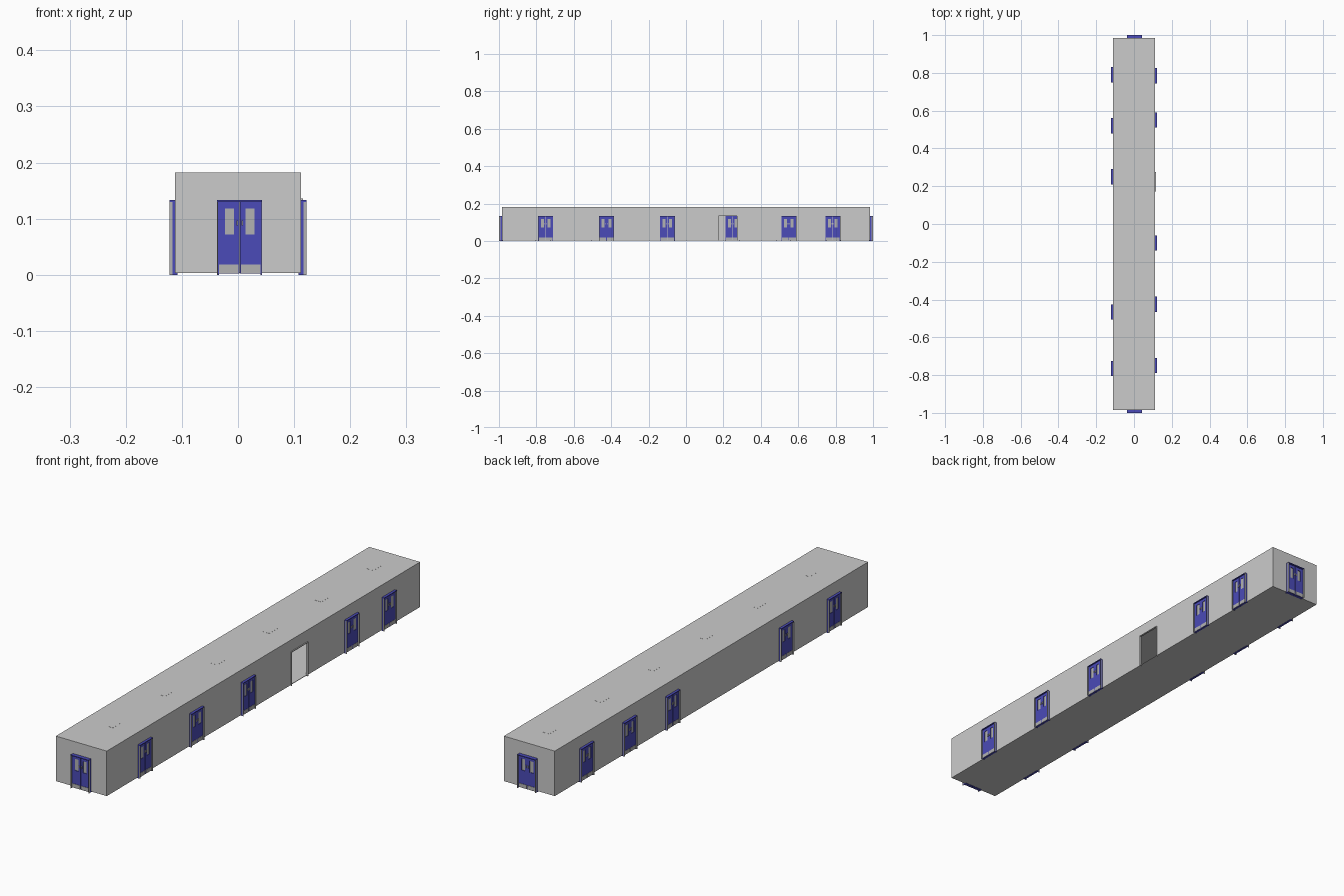
import bpy, bmesh
from math import pi
from mathutils import Vector

if "Cube" in bpy.data.objects:
    bpy.data.objects.remove(bpy.data.objects["Cube"])

HW, HL, Z0, Z1, T = 0.112, 0.985, 0.003, 0.182, 0.002   # hall shell
DW, DH = 0.04, 0.133                                   # door half width, height

blue = bpy.data.materials.new("door_blue")
blue.diffuse_color = (0.07, 0.07, 0.48, 1)
blue.use_nodes = True
blue.node_tree.nodes["Principled BSDF"].inputs["Base Color"].default_value = blue.diffuse_color
grey = bpy.data.materials.new("plain_grey")
grey.diffuse_color = (0.45, 0.45, 0.45, 1)
grey.use_nodes = True
grey.node_tree.nodes["Principled BSDF"].inputs["Base Color"].default_value = grey.diffuse_color


def add_box(bm, lo, hi, mat=0):
    lo, hi = Vector(lo), Vector(hi)
    made = bmesh.ops.create_cube(bm, size=1)["verts"]
    for v in made:
        v.co = (lo + hi) / 2 + v.co * (hi - lo)
    for f in {f for v in made for f in v.link_faces}:
        f.material_index = mat


def mesh_of(name, boxes, mats=()):
    bm = bmesh.new()
    for b in boxes:
        add_box(bm, *b)
    me = bpy.data.meshes.new(name)
    bm.to_mesh(me)
    bm.free()
    for m in mats:
        me.materials.append(m)
    return me


def place(name, me, loc=(0, 0, 0), turn=0, scale=(1, 1, 1)):
    ob = bpy.data.objects.new(name, me)
    bpy.context.collection.objects.link(ob)
    ob.location, ob.rotation_euler[2], ob.scale = loc, turn, scale
    return ob


# Hollow corridor with one open doorway on the right
hall = place("hall_shell", mesh_of("hall_shell", [((-HW, -HL, Z0), (HW, HL, Z1))]))
cutters = [
    ("hall_inside_cutter", (-HW + T, -HL + T, Z0 + T), (HW - T, HL - T, Z1 - T)),
    ("doorway_cutter", (HW - 0.02, 0.175, Z0 + T), (HW + 0.02, 0.273, DH)),
]
for name, lo, hi in cutters:
    cutter = place(name, mesh_of(name, [(lo, hi)]))
    cutter.hide_render = True
    cutter.hide_viewport = True
    mod = hall.modifiers.new(name, "BOOLEAN")
    mod.operation, mod.solver, mod.object = "DIFFERENCE", "EXACT", cutter

# Thin trim round the open doorway
place("doorway_trim", mesh_of("doorway_trim", [
    ((HW - 0.003, 0.172, 0), (HW + 0.004, 0.175, DH)),
    ((HW - 0.003, 0.273, 0), (HW + 0.004, 0.276, DH)),
    ((HW - 0.003, 0.172, DH), (HW + 0.004, 0.276, DH + 0.003)),
]))

# Double door, outside facing local -y, wall face at y = 0
boxes = [((-DW, -0.010, DH - 0.003), (DW, 0.004, DH), 0)]            # head
for s in (-1, 1):
    def part(u0, u1, y0, y1, z0, z1, mat):
        a, b = sorted((s * u0, s * u1))
        boxes.append(((a, y0, z0), (b, y1, z1), mat))
    part(DW - 0.003, DW, -0.005, 0.004, 0, DH - 0.003, 0)            # jamb
    part(DW - 0.0015, DW, -0.010, -0.005, 0, DH - 0.003, 1)          # jamb edge
    # leaf rails and stiles around the window
    part(0.0006, DW - 0.003, -0.005, 0.004, 0.002, 0.072, 0)
    part(0.0006, DW - 0.003, -0.005, 0.004, 0.118, DH - 0.003, 0)
    part(0.0006, 0.010, -0.005, 0.004, 0.072, 0.118, 0)
    part(0.026, DW - 0.003, -0.005, 0.004, 0.072, 0.118, 0)
    part(0.010, 0.026, -0.0035, 0.003, 0.072, 0.118, 1)              # glass
    part(0.002, DW - 0.003, -0.006, 0.005, 0.003, 0.018, 1)          # kick plate
    part(0.003, 0.006, -0.0075, 0.006, 0.088, 0.097, 1)              # handle
door = mesh_of("double_door", boxes, (blue, grey))

for i, y in enumerate((-0.765, -0.465, 0.25, 0.52, 0.79)):
    place(f"left_door_{i}", door, (-HW, y, 0), -pi / 2)
for i, y in enumerate((-0.75, -0.425, -0.10, 0.55, 0.785)):
    place(f"right_door_{i}", door, (HW, y, 0), pi / 2)
place("front_door", door, (0.003, -HL, 0), 0, (1, 1.5, 1))
place("back_door", door, (0.003, HL, 0), pi, (1, 1.5, 1))

# Ceiling lights, just showing through the roof
light = mesh_of("ceiling_light", [((-0.015, -0.025, -0.004), (0.015, 0.025, 0.0004))])
for i in range(6):
    place(f"ceiling_light_{i}", light, (0.002, -0.785 + i * 0.3275, Z1))
